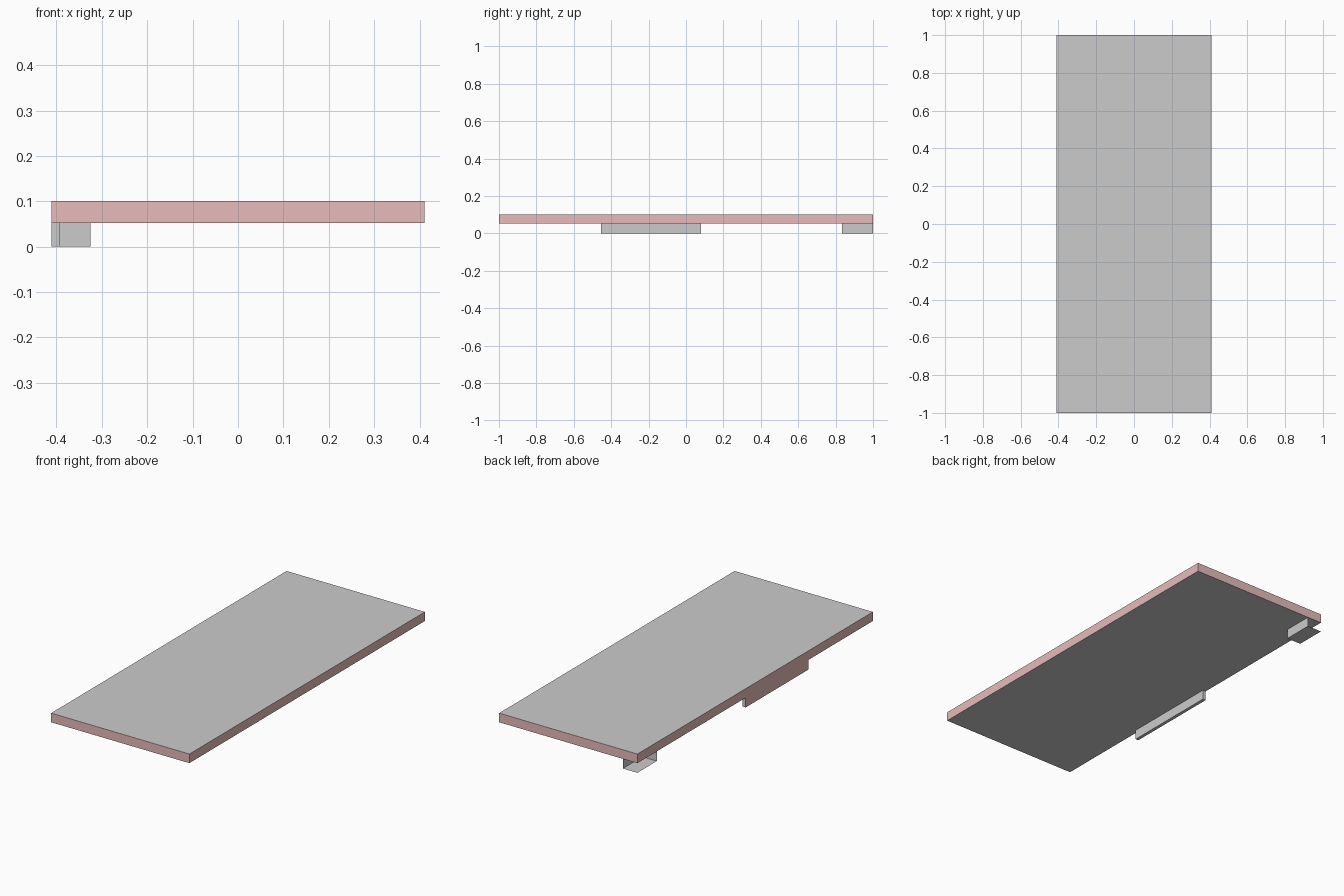
import bpy
import bmesh

if "Cube" in bpy.data.objects:
    bpy.data.objects.remove(bpy.data.objects["Cube"])

HX, HY = 0.411, 1.0          # half width and half length
Z_LOW, Z_TOP = 0.052, 0.101  # underside and top of the slab

edge_mat = bpy.data.materials.new("edge_pink")
edge_mat.diffuse_color = (0.8, 0.5, 0.5, 1)
edge_mat.use_nodes = True
edge_mat.node_tree.nodes["Principled BSDF"].inputs["Base Color"].default_value = edge_mat.diffuse_color
grey_mat = bpy.data.materials.new("plain_grey")
grey_mat.diffuse_color = (0.8, 0.8, 0.8, 1)
grey_mat.use_nodes = True
grey_mat.node_tree.nodes["Principled BSDF"].inputs["Base Color"].default_value = grey_mat.diffuse_color


def box(name, lo, hi, keep=lambda n: True, pink=lambda n: False):
    """Box from corner to corner; keep and pink choose faces by normal."""
    bm = bmesh.new()
    bmesh.ops.create_cube(bm, size=1)
    for v in bm.verts:
        v.co = [a + (c + 0.5) * (b - a) for a, b, c in zip(lo, hi, v.co)]
    bm.normal_update()
    for f in bm.faces:
        f.material_index = 1 if pink(f.normal) else 0
    unwanted = [f for f in bm.faces if not keep(f.normal)]
    bmesh.ops.delete(bm, geom=unwanted, context='FACES')
    mesh = bpy.data.meshes.new(name)
    bm.to_mesh(mesh)
    bm.free()
    mesh.materials.append(grey_mat)
    mesh.materials.append(edge_mat)
    obj = bpy.data.objects.new(name, mesh)
    bpy.context.collection.objects.link(obj)
    return obj


# Slab with pink edges
box("slab", (-HX, -HY, Z_LOW), (HX, HY, Z_TOP), pink=lambda n: abs(n.z) < 0.5)

# Long rail under the left edge, pink on its outer face, open where it meets the slab
box("edge_rail", (-HX, -0.455, 0), (-0.393, 0.08, Z_LOW),
    keep=lambda n: n.z < 0.5, pink=lambda n: n.x < -0.5)

# Corner tray: floor and two inner walls, open on the outer sides
box("corner_tray", (-HX, 0.835, 0), (-0.325, HY, Z_LOW),
    keep=lambda n: n.z < -0.5 or n.x > 0.5 or n.y < -0.5)
